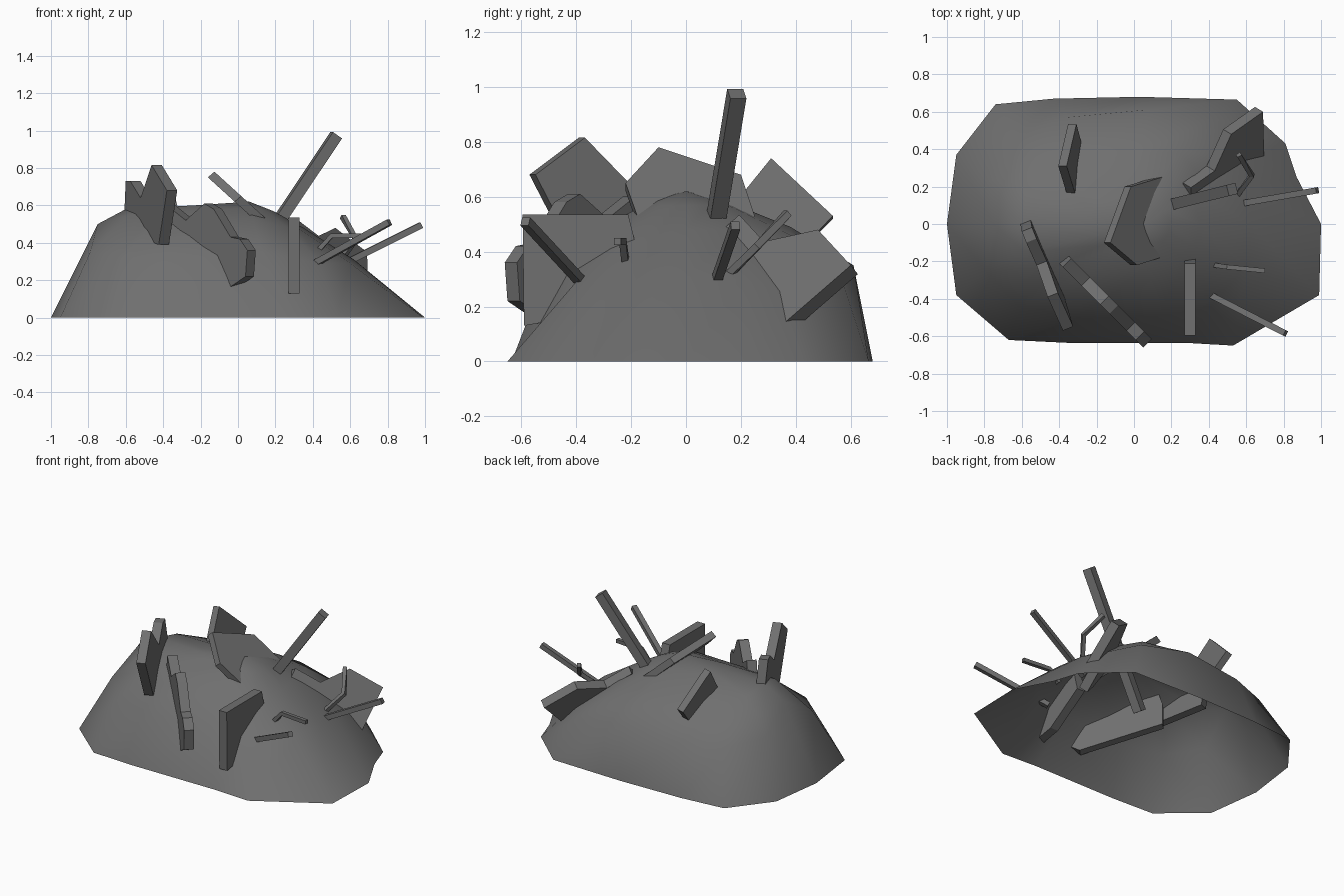
import bpy, bmesh
from mathutils import Vector as V

if "Cube" in bpy.data.objects:
    bpy.data.objects.remove(bpy.data.objects["Cube"])

grey = bpy.data.materials.new("dark_grey")
grey.diffuse_color = (.16, .16, .16, 1)
grey.use_nodes = True
grey.node_tree.nodes["Principled BSDF"].inputs["Base Color"].default_value = grey.diffuse_color


def make(name, verts, faces):
    me = bpy.data.meshes.new(name)
    me.from_pydata([tuple(v) for v in verts], [], faces)
    bm = bmesh.new()
    bm.from_mesh(me)
    bmesh.ops.recalc_face_normals(bm, faces=bm.faces)
    bm.to_mesh(me)
    bm.free()
    me.materials.append(grey)
    ob = bpy.data.objects.new(name, me)
    bpy.context.collection.objects.link(ob)
    return ob


def slab(name, outline, thick):
    """Planar outline extruded along the thickness vector."""
    n = len(outline)
    a = [V(p) for p in outline]
    b = [p + V(thick) for p in a]
    faces = [list(range(n)), list(range(2 * n - 1, n - 1, -1))]
    faces += [(i, (i + 1) % n, n + (i + 1) % n, n + i) for i in range(n)]
    return make(name, a + b, faces)


def bar(name, path, w):
    """Square bar swept along a path."""
    pts = [V(p) for p in path]
    verts, faces = [], []
    for i, p in enumerate(pts):
        d = (pts[min(i + 1, len(pts) - 1)] - pts[max(i - 1, 0)]).normalized()
        s = d.cross(V((0, 0, 1))).normalized() * w / 2
        u = s.cross(d).normalized() * w / 2
        verts += [p + s + u, p - s + u, p - s - u, p + s - u]
    for k in range(len(pts) - 1):
        for j in range(4):
            m = (j + 1) % 4
            faces.append((4 * k + j, 4 * k + m, 4 * k + 4 + m, 4 * k + 4 + j))
    e = len(verts) - 4
    faces += [(0, 1, 2, 3), (e, e + 1, e + 2, e + 3)]
    return make(name, verts, faces)


# Mound: open-bottomed shell; each column is base xy, shoulder xyz, upper xyz
columns = [
    (1, 0, .62, 0, .31, .35, 0, .48),
    (.87, .25, .60, .2, .30, .32, .18, .48),
    (.81, .43, .60, .36, .25, .33, .28, .45),
    (.55, .665, .42, .57, .29, .25, .38, .46),
    (.03, .68, .06, .61, .35, .04, .38, .49),
    (-.43, .67, -.36, .57, .33, -.26, .33, .51),
    (-.74, .64, -.62, .48, .32, -.46, .28, .51),
    (-.95, .37, -.79, .25, .36, -.58, .16, .55),
    (-1, 0, -.75, 0, .50, -.60, 0, .58),
    (-.95, -.38, -.79, -.25, .35, -.58, -.15, .55),
    (-.67, -.62, -.61, -.44, .32, -.46, -.25, .50),
    (-.36, -.635, -.30, -.50, .32, -.24, -.27, .50),
    (.27, -.635, .13, -.50, .35, .08, -.24, .525),
    (.53, -.65, .44, -.40, .29, .27, -.2, .48),
    (.99, -.38, .60, -.23, .29, .33, -.12, .47),
]
n = len(columns)
peak = V((.06, 0, .62))
upper = [V(c[5:8]) for c in columns]
crown = [p.lerp(peak, .55) + V((0, 0, .012)) for p in upper]
crown[8] = V((-.28, 0, .59))
verts = [(c[0], c[1], 0) for c in columns] + [c[2:5] for c in columns]
verts += upper + crown + [peak]
faces = [(r * n + i, r * n + (i + 1) % n, (r + 1) * n + (i + 1) % n, (r + 1) * n + i)
         for r in range(3) for i in range(n)]
faces += [(3 * n + i, 3 * n + (i + 1) % n, 4 * n) for i in range(n)]
mound = make("rubble_mound", verts, faces)
if sum(p.normal.z for p in mound.data.polygons) < 0:
    mound.data.flip_normals()
bpy.context.view_layer.objects.active = mound
mound.select_set(True)
bpy.ops.object.shade_smooth_by_angle(angle=.9)

# Beams and bent rods, with their buried ends
bar("tall_beam", [(0, .055, .19), (.525, .185, .975)], .06)
bar("right_rod", [(.49, .095, .25), (.98, .18, .495)], .033)
bar("front_rod", [(.39, -.37, .278), (.81, -.585, .51)], .033)
bar("short_bent_rod", [(.43, -.22, .36), (.50, -.23, .437), (.70, -.25, .437)], .025)
bar("long_bent_rod", [(.52, .11, .27), (.63, .26, .42), (.56, .37, .54)], .026)

# Leaning top slab
slab("top_slab", [(-.15 + (.74 - z) * 1.1, y, z) for y, z in
     [(-.22, .62), (-.1, .75), (.2, .65), (.25, .5), (.22, .42), (-.16, .45)]],
     (.035, 0, .03))

# Upright slab at the front right
slab("front_right_slab", [(.27, y, z) for y, z in
     [(-.595, .535), (-.21, .535), (-.16, .33), (-.42, .16), (-.59, .13)]], (.06, 0, 0))

# Broken slab on the front face
slab("front_broken_slab", [(x, -.61 - x, z) for x, z in
     [(-.38, .6), (-.28, .52), (-.18, .61), (-.13, .58), (-.04, .43), (.01, .42),
      (.05, .36), (.04, .22), (-.04, .165), (-.41, .33), (-.41, .47)]], (.045, .045, 0))

# Notched slab at the left, leaning outward slightly
slab("left_notched_slab", [(-.615 - y * .41 + (.7 - z) * .06, y, z) for y, z in
     [(-.57, .68), (-.39, .815), (-.22, .64), (-.1, .73), (-.04, .73), (0, .57), (-.01, .46),
      (-.42, .39)]], (.055, .022, 0))

# Back left slab
slab("back_left_slab", [(-.36 + (.74 - z) * .25, y, z) for y, z in
     [(.31, .74), (.535, .53), (.36, .35), (.14, .53)]], (-.045, 0, -.01))

# Tilted broken slab at the back right
a, e, f = V((.52, .48, .48)), V((.17, .12, -.13)), V((.01, -.26, -.23))
slab("back_right_slab", [a + e * s + f * t for s, t in
     [(0, 0), (1, 0), (.98, 1), (.55, .82), (.1, .9), (0, 1.45), (-.4, 1.35),
      (-1.3, .75), (-1.3, .5), (-.55, .5)]], (-.043, .026, -.032))
